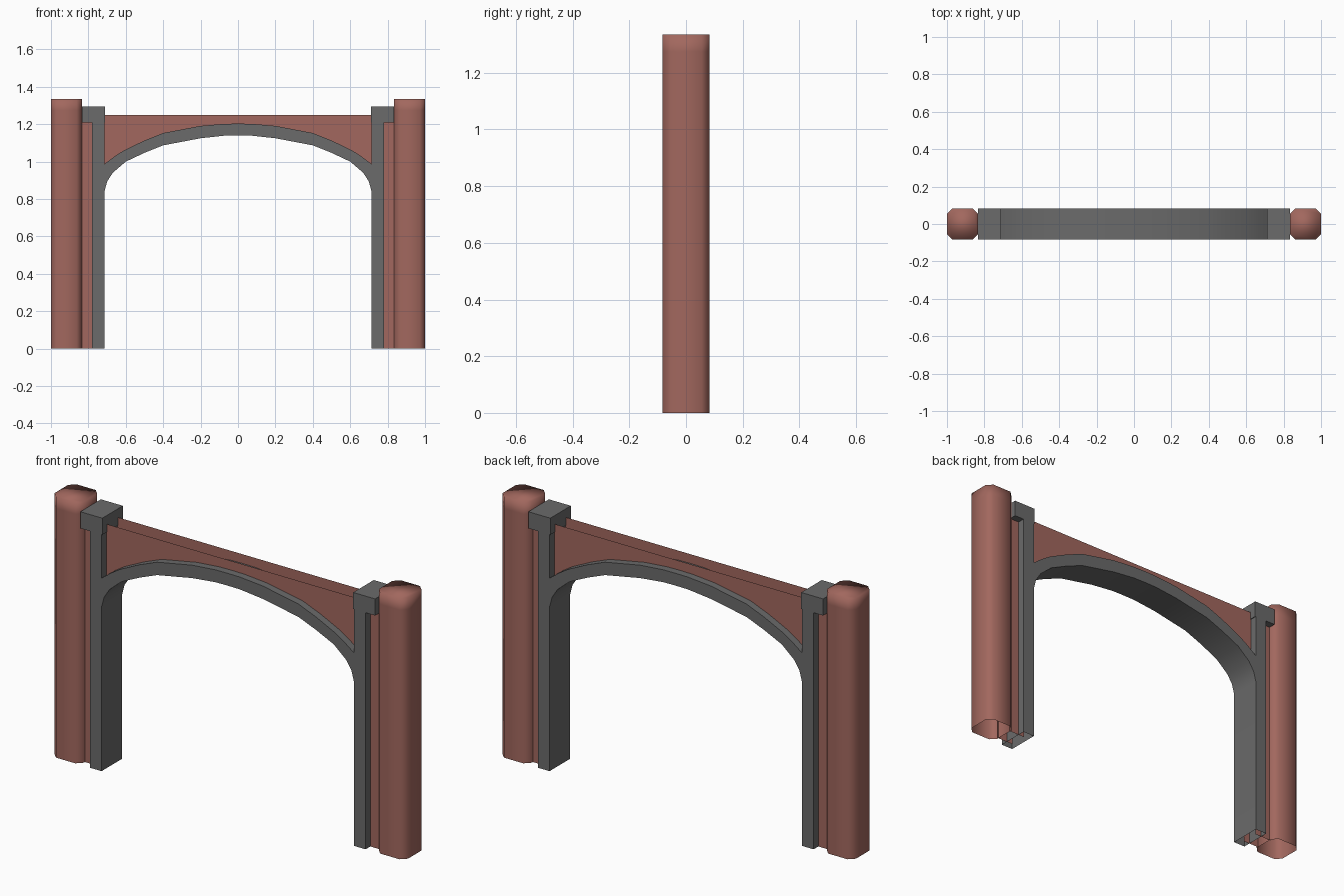
import bpy, bmesh

if "Cube" in bpy.data.objects:
    bpy.data.objects.remove(bpy.data.objects["Cube"])

D = 0.083      # half depth of frame and posts
P = 0.045      # half depth of the recessed wall


def material(name, rgb):
    m = bpy.data.materials.new(name)
    m.diffuse_color = (*rgb, 1)
    m.use_nodes = True
    m.node_tree.nodes["Principled BSDF"].inputs["Base Color"].default_value = m.diffuse_color
    return m


RED = material("brick_red", (0.36, 0.137, 0.112))
GREY = material("dark_grey", (0.145, 0.145, 0.145))


def finish(bm, name, mat, angle=0.6, smooth_all=False):
    """Turn a right-hand half into a mirrored object."""
    me = bpy.data.meshes.new(name)
    bm.to_mesh(me)
    bm.free()
    me.materials.append(mat)
    ob = bpy.data.objects.new(name, me)
    bpy.context.collection.objects.link(ob)
    bpy.ops.object.select_all(action='DESELECT')
    ob.select_set(True)
    bpy.context.view_layer.objects.active = ob
    if smooth_all:
        bpy.ops.object.shade_smooth()
    else:
        bpy.ops.object.shade_smooth_by_angle(angle=angle)
    mod = ob.modifiers.new("mirror", 'MIRROR')
    mod.use_clip = True
    return ob


# Arch curves, from the crown out to the leg
inner = [(0, 1.14), (0.07, 1.139), (0.2, 1.125), (0.4, 1.087), (0.5, 1.047), (0.6, 1.0),
         (0.67, 0.94), (0.70, 0.893), (0.714, 0.84)]
outer = [(0, 1.203), (0.07, 1.202), (0.2, 1.191), (0.4, 1.153), (0.5, 1.113),
         (0.61, 1.06), (0.66, 1.028), (0.714, 0.987)]

# Arch frame: profile extruded in depth, open at the foot and the mirror plane
outline = inner + [(0.714, 0), (0.78, 0), (0.78, 1.21), (0.714, 1.21)] + outer[::-1]
bm = bmesh.new()
front = [bm.verts.new((x, -D, z)) for x, z in outline]
back = [bm.verts.new((x, D, z)) for x, z in outline]
bm.faces.new(front)
bm.faces.new(back[::-1])
n = len(outline)
for i in range(n):
    j = (i + 1) % n
    a, b = outline[i], outline[j]
    if (a[0] == b[0] == 0) or (a[1] == b[1] and a[1] in (0, 1.21)):
        continue
    bm.faces.new((front[i], back[i], back[j], front[j]))
bmesh.ops.recalc_face_normals(bm, faces=bm.faces)
finish(bm, "arch_frame", GREY)

# Cap blocks on the frame legs
bm = bmesh.new()
bmesh.ops.create_cube(bm, size=1)
for v in bm.verts:
    v.co = (0.772 + v.co.x * 0.124, v.co.y * 2 * D, 1.2525 + v.co.z * 0.085)
finish(bm, "leg_cap", GREY)

# Recessed wall: front and back sheets above the arch and beside the legs
bm = bmesh.new()
for y in (-P, P):
    quads = [[(a[0], a[1] - 0.02), (b[0], b[1] - 0.02), (b[0], 1.25), (a[0], 1.25)]
             for a, b in zip(outer, outer[1:])]
    quads.append([(0.745, 0), (0.84, 0), (0.84, 1.23), (0.745, 1.23)])
    for q in quads:
        f = bm.faces.new([bm.verts.new((x, y, z)) for x, z in q])
        f.normal_update()
        if f.normal.y * y < 0:
            f.normal_flip()
bmesh.ops.remove_doubles(bm, verts=bm.verts, dist=1e-5)
finish(bm, "recessed_wall", RED)

# End posts: chamfered prisms, softly shaded, open underneath
bm = bmesh.new()
cx, h, c = 0.9175, 0.0825, 0.028
k = h - c
plan = [(-k, -h), (k, -h), (h, -k), (h, k), (k, h), (-k, h), (-h, k), (-h, -k)]
rings = [[bm.verts.new((cx + x, y, z)) for x, y in plan] for z in (0, 1.275, 1.335)]
for lo, hi in zip(rings, rings[1:]):
    for i in range(8):
        j = (i + 1) % 8
        bm.faces.new((lo[i], lo[j], hi[j], hi[i]))
bm.faces.new(rings[-1])
finish(bm, "end_post", RED, smooth_all=True)
